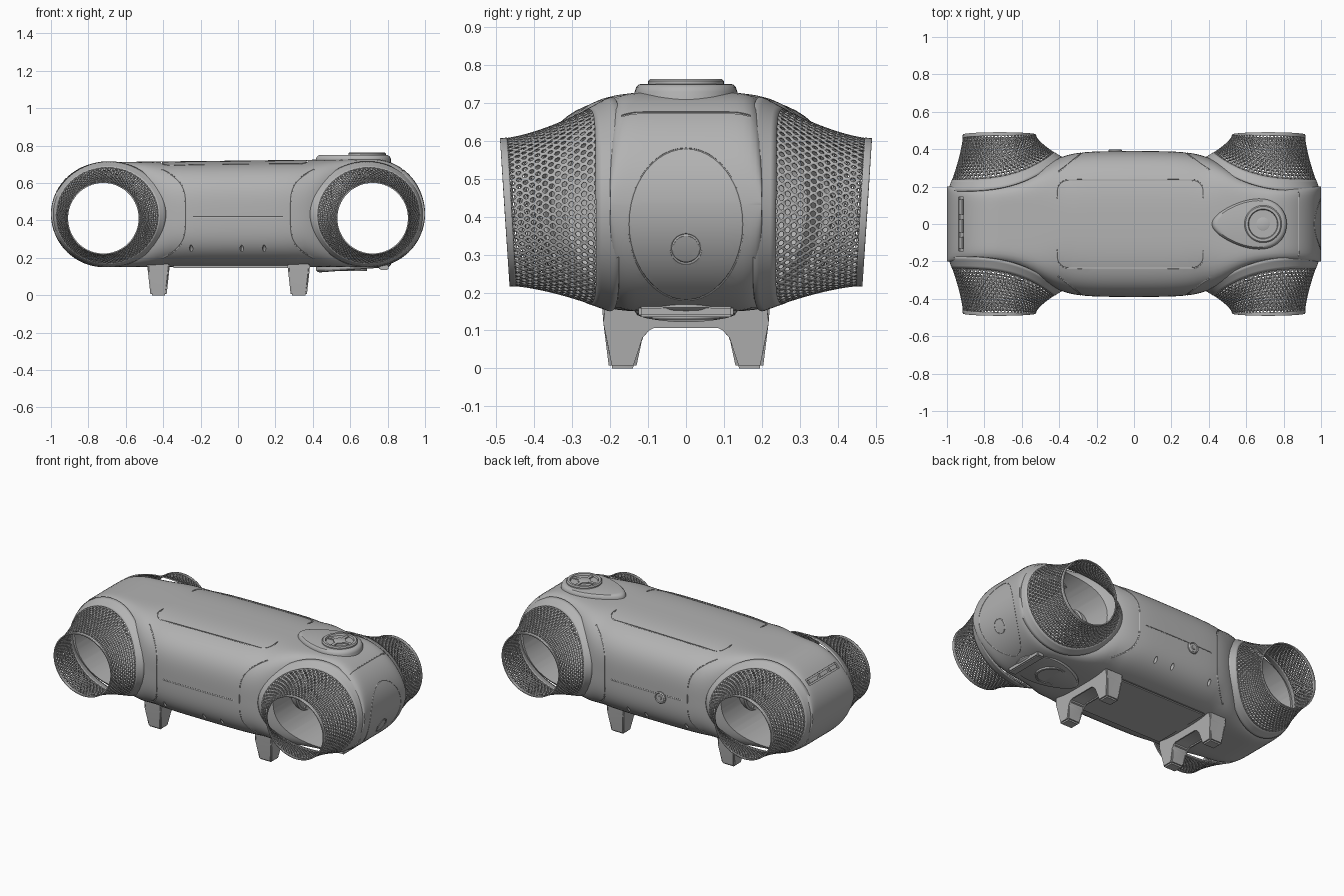
import bpy, bmesh
from math import sin, cos, pi, sqrt, exp, radians
from mathutils import Vector, Matrix
from mathutils.bvhtree import BVHTree

if "Cube" in bpy.data.objects:
    bpy.data.objects.remove(bpy.data.objects["Cube"])

grey = bpy.data.materials.new("plain_grey")
grey.use_nodes = True
grey.diffuse_color = (0.45, 0.45, 0.45, 1)
grey.node_tree.nodes["Principled BSDF"].inputs["Base Color"].default_value = (0.45, 0.45, 0.45, 1)
parts = []


def finish(name, bm, keep=True):
    bmesh.ops.recalc_face_normals(bm, faces=bm.faces)
    mesh = bpy.data.meshes.new(name)
    bm.to_mesh(mesh)
    bm.free()
    mesh.materials.append(grey)
    ob = bpy.data.objects.new(name, mesh)
    bpy.context.collection.objects.link(ob)
    if keep:
        parts.append(ob)
    return ob


def loft(bm, rings, cyclic=False, caps=True):
    vs = [[bm.verts.new(p) for p in ring] for ring in rings]
    n = len(vs[0])
    for a, b in zip(vs, vs[1:] + vs[:1] if cyclic else vs[1:]):
        for i in range(n):
            bm.faces.new((a[i], a[(i + 1) % n], b[(i + 1) % n], b[i]))
    if caps and not cyclic:
        bm.faces.new(vs[0])
        bm.faces.new(vs[-1])


def circle(r, n=48):
    return [(r * cos(2 * pi * i / n), r * sin(2 * pi * i / n)) for i in range(n)]


def lathe(bm, profile, matrix):
    loft(bm, [[matrix @ Vector((x, y, z)) for x, y in circle(r)] for r, z in profile])


def box(bm, at, size, rot=Matrix()):
    m = Matrix.Translation(at) @ rot @ Matrix.Diagonal((*size, 1))
    bmesh.ops.create_cube(bm, size=1, matrix=m)


def mirrored(ob, x, y):
    mod = ob.modifiers.new("mirror", 'MIRROR')
    mod.use_axis = (x, y, False)
    mod.use_mirror_merge = False


# Body: rounded-box sections lofted along x, narrowing towards round ends
MID, R, CX = 0.435, 0.285, 0.715


def section(x, h, n=96):
    a = abs(x)
    w = 0.2 + 0.19 / (1 + exp((a - 0.5) / 0.07))
    t = min(1, max(0, (a - 0.35) / 0.35))
    e = 3.2 + 4.8 * t * t * (3 - 2 * t)
    ring = []
    for i in range(n):
        c, s = cos(2 * pi * i / n), sin(2 * pi * i / n)
        r = (abs(c) ** e + abs(s) ** e) ** (-1 / e)
        up = 1 + 0.04 * x if s > 0 else 1
        ring.append((x, w * r * c, MID + h * up * r * s))
    return ring


stations = [(-CX - R * sin(radians(a)), R * cos(radians(a))) for a in range(89, 0, -5)]
stations += [(CX * i / 20, R) for i in range(-20, 21)]
stations += [(-x, h) for x, h in reversed(stations[:18])]
bm = bmesh.new()
loft(bm, [section(x, h) for x, h in stations])
bmesh.ops.recalc_face_normals(bm, faces=bm.faces)
tree = BVHTree.FromBMesh(bm)
body = finish("body_shell", bm)

# Tunnels through both ends
tunnels = bmesh.new()
to_y = Matrix.Rotation(pi / 2, 4, 'X')
to_x = Matrix.Rotation(pi / 2, 4, 'Y')
for side in (-1, 1):
    lathe(tunnels, [(0.253, -0.6), (0.253, 0.6)], Matrix.Translation((side * CX, 0, 0.432)) @ to_y)

# Seam grooves projected onto the body
seams = bmesh.new()


def groove(points, direction, cyclic=False, r=0.0045):
    d = Vector(direction)
    hits = [tree.ray_cast(Vector(p) - 2 * d, d) for p in points]
    hits = [h for h in hits if h[0] is not None]
    rings = []
    for i, (p, nor, _, _) in enumerate(hits):
        j, k = i - 1, i + 1
        if cyclic:
            k %= len(hits)
        else:
            j, k = max(j, 0), min(k, len(hits) - 1)
        t = (hits[k][0] - hits[j][0]).normalized()
        b = t.cross(nor).normalized()
        nn = b.cross(t)
        rings.append([p + nn * u + b * v for u, v in circle(r, 6)])
    loft(seams, rings, cyclic)


panel = []
for cx, cy, a0 in ((0.31, 0.175, 0), (-0.35, 0.175, 90), (-0.35, -0.175, 180), (0.31, -0.175, 270)):
    for k in range(7):
        a = radians(a0 + 15 * k)
        panel.append((cx + 0.06 * cos(a), cy + 0.06 * sin(a), 0))
groove(panel, (0, 0, -1), True)
groove([(0.88, -0.17 + 0.034 * i, 0) for i in range(11)], (0, 0, -1))
groove([(0, 0.15 * u, 0.38 + 0.2 * v) for u, v in circle(1)], (-1, 0, 0), True, 0.003)
groove([(0, u, 0.315 + v) for u, v in circle(0.038, 32)], (-1, 0, 0), True)
for s in (-1, 1):
    groove([(-0.24 + 0.04 * i, 0, 0.42) for i in range(13)], (0, s, 0))
    for e in (-1, 1):
        ts = [-0.93 + 0.062 * i for i in range(31)]
        groove([(e * (0.28 + 0.17 * t ** 4), 0, MID + 0.255 * t) for t in ts], (0, s, 0))
    # Drain holes and the long lower vent
    for x in (-0.25, 0.02, 0.14):
        hit = tree.ray_cast(Vector((x, s * 2, 0.25)), Vector((0, -s, 0)))[0]
        bmesh.ops.create_uvsphere(seams, u_segments=16, v_segments=8, radius=1,
                                  matrix=Matrix.Translation(hit) @ Matrix.Diagonal((0.009, 0.02, 0.022, 1)))
    box(seams, (0, s * 0.31, 0.165), (0.54, 0.06, 0.022), Matrix.Rotation(s * radians(30), 4, 'X'))
# Port recess on the left-hand end
tilt = Matrix.Rotation(radians(-49), 4, 'Y')
normal = Vector((-0.755, 0, 0.656))
port_at = Vector((-CX, 0, MID)) + normal * 0.279
box(seams, port_at, (0.04, 0.29, 0.024), tilt)

for label, cutter_bm in (("tunnel_cutter", tunnels), ("seam_cutter", seams)):
    cutter = finish(label, cutter_bm, False)
    cutter.hide_render = True
    mod = body.modifiers.new(label, 'BOOLEAN')
    mod.operation, mod.solver, mod.object = 'DIFFERENCE', 'EXACT', cutter
    bpy.context.view_layer.objects.active = body
    bpy.ops.object.modifier_apply(modifier=label)
    bpy.data.objects.remove(cutter)

bm = bmesh.new()
for y, w in ((-0.1, 0.06), (-0.01, 0.07), (0.09, 0.08)):
    box(bm, port_at - normal * 0.005, (0.022, w, 0.014), tilt) if w else None
    bm.verts.ensure_lookup_table()
    bmesh.ops.translate(bm, verts=bm.verts[-8:], vec=(0, y, 0))
finish("port_sockets", bm)


# Horns: flared perforated tubes, one built and mirrored to four
def horn(u, v):
    c, s = cos(u), sin(u)
    k = 1 - abs(1 - v) ** 1.5
    base = Vector((0.695 + 0.285 * c, 0.21 + 0.16 * ((1 - c) / 2) ** 3, 0.43 + 0.265 * s))
    tip = Vector((0.72 + 0.192 * c, 0.478 + 0.0126 * s, 0.412 + 0.192 * s))
    p = base.lerp(tip, k)
    p.y = base.y + (tip.y - base.y) * v
    return p


N, ROWS = 64, 15
bm = bmesh.new()
shared = {}


def at(i, j):
    return horn(pi * i / N, 0.03 + 0.94 * j / ROWS)


def corner(i, j):
    key = (i % (2 * N), j)
    if key not in shared:
        shared[key] = bm.verts.new(at(*key))
    return shared[key]


for j in range(1, ROWS):
    for i in range(N):
        m = 2 * i + j % 2
        c = [corner(m + 1, j), corner(m, j + 1), corner(m - 1, j), corner(m, j - 1)]
        h = [bm.verts.new(at(m + 0.66 * u, j + 0.42 * v)) for u, v in circle(1, 8)]
        for q in range(4):
            n = (q + 1) % 4
            bm.faces.new((c[q], c[n], h[2 * q + 1], h[2 * q]))
            bm.faces.new((c[n], h[2 * n], h[2 * q + 1]))
grille = finish("horn_grille", bm)
bm = bmesh.new()
for v0, v1 in ((-0.13, 0.1), (0.93, 1.0)):
    loft(bm, [[horn(2 * pi * i / 96, v0 + (v1 - v0) * k / 4) for i in range(96)] for k in range(5)], caps=False)
rims = finish("horn_rims", bm)
for ob, t in ((grille, 0.005), (rims, 0.007)):
    mod = ob.modifiers.new("thickness", 'SOLIDIFY')
    mod.thickness, mod.offset = t, 0
    mirrored(ob, True, True)

# Drivers on the inner walls of the tunnels
bm = bmesh.new()
lathe(bm, [(0.15, 0), (0.15, 0.045), (0.14, 0.052), (0.125, 0.045), (0.05, 0.015), (0.045, 0.04), (0.02, 0.05)],
      Matrix.Translation((0.45, 0, MID)) @ to_x)
for k in range(3):
    box(bm, (0.5, 0, MID), (0.008, 0.27, 0.012), Matrix.Rotation(k * pi / 3, 4, 'X'))
mirrored(finish("drivers", bm), True, False)


# Egg-shaped control pod on top, and its sloping twin underneath
def egg(s, z, slope=0):
    return [(0.617 + 0.2 * s * c, 0.13 * s * n * (1 + 0.3 * c), z + slope * c) for c, n in circle(1)]


bm = bmesh.new()
loft(bm, [egg(1, 0.65), egg(1, 0.73), egg(0.97, 0.742), egg(0.92, 0.749), egg(0.85, 0.751)])
finish("control_pod", bm)
bm = bmesh.new()
loft(bm, [egg(1, 0.18), egg(1, 0.147, 0.014), egg(0.96, 0.139, 0.014), egg(0.9, 0.136, 0.014)])
lathe(bm, [(0.09, 0.15), (0.09, 0.131), (0.08, 0.129), (0.078, 0.134)], Matrix.Translation((0.6, 0, 0)))
finish("lower_pod", bm)

bm = bmesh.new()
knob = Matrix.Translation((0.69, 0, 0))
lathe(bm, [(0.1, 0.74), (0.1, 0.758), (0.094, 0.764), (0.08, 0.764), (0.076, 0.753)], knob)
lathe(bm, [(0.035, 0.75), (0.035, 0.76), (0.03, 0.762)], knob)
box(bm, (0.69, 0, 0.755), (0.15, 0.018, 0.01))
box(bm, (0.69, 0, 0.755), (0.018, 0.15, 0.01))
finish("control_knob", bm)

bm = bmesh.new()
lathe(bm, [(0.036, 0), (0.036, -0.03), (0.03, -0.034), (0.026, -0.03), (0.012, -0.03), (0.01, -0.034)],
      Matrix.Translation((-0.1, 0.365, 0.4)) @ to_y)
finish("rear_dial", bm)

# Underside plate and end bar
bm = bmesh.new()
box(bm, (-0.04, 0, 0.153), (0.62, 0.4, 0.014))
box(bm, (0.78, 0, 0.15), (0.05, 0.25, 0.03))
bmesh.ops.bevel(bm, geom=bm.edges[:], offset=0.006, segments=2, affect='EDGES')
finish("underside_plate", bm)

# Feet: two arched brackets, tapered towards the ground
half = [(0.222, 0.17), (0.218, 0.12), (0.203, 0), (0.132, 0), (0.115, 0.08), (0.105, 0.105), (0.085, 0.115)]
outline = half + [(-y, z) for y, z in reversed(half)]
for name, x in (("right_bracket", -0.425), ("left_bracket", 0.325)):
    bm = bmesh.new()
    loft(bm, [[(x + s * (0.043 + 0.11 * z), y, z) for y, z in outline] for s in (-1, 1)])
    bmesh.ops.bevel(bm, geom=bm.edges[:], offset=0.008, segments=2, affect='EDGES', clamp_overlap=True)
    finish(name, bm)

# Smooth shading with sharp creases kept
bpy.ops.object.select_all(action='DESELECT')
for ob in parts:
    ob.select_set(True)
bpy.context.view_layer.objects.active = body
bpy.ops.object.shade_smooth_by_angle(angle=radians(32))
